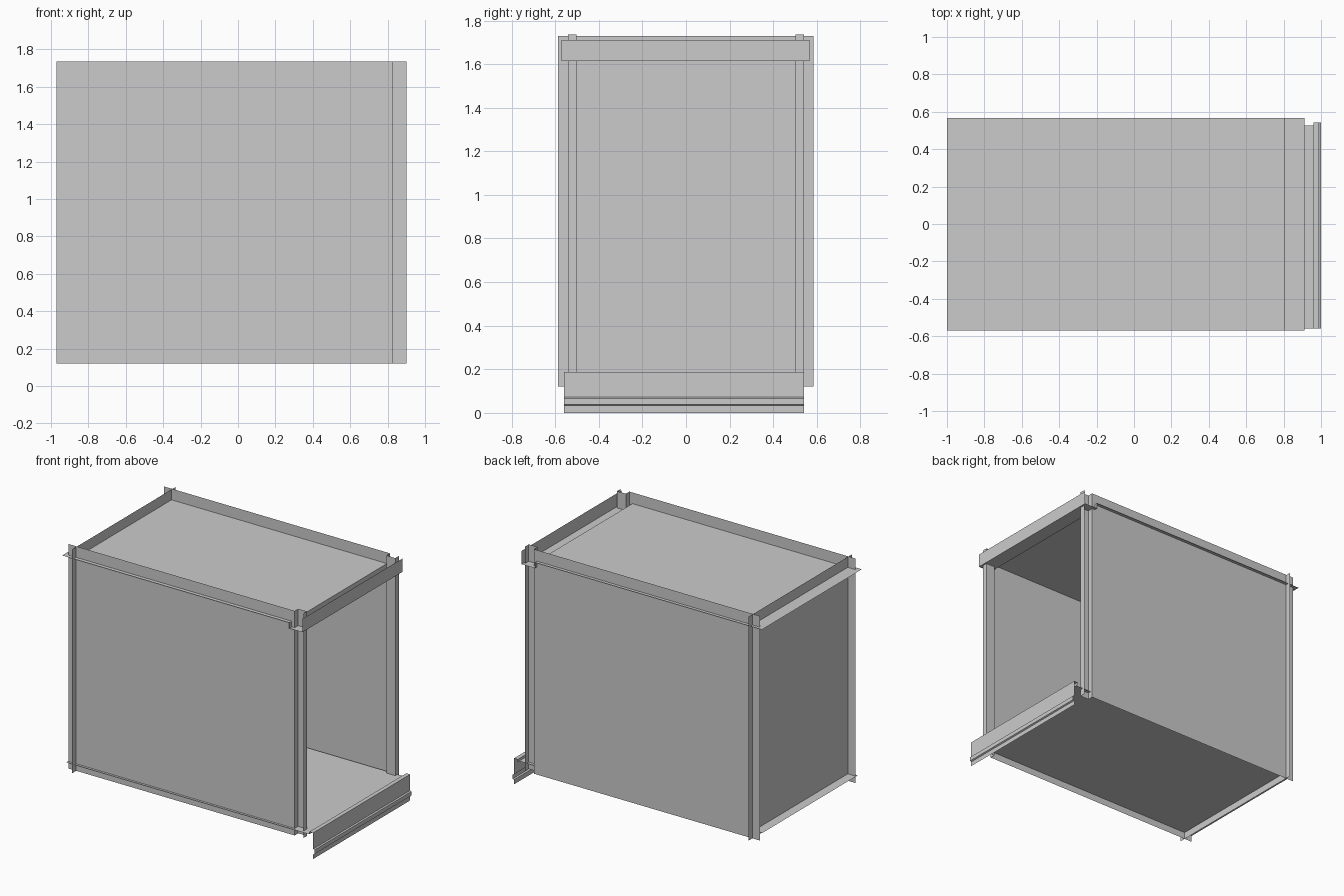
import bpy

if "Cube" in bpy.data.objects:
    bpy.data.objects.remove(bpy.data.objects["Cube"])


def sheet(name, profile, lo, hi, place):
    """Sweep an open 2D profile between lo and hi as a thin folded sheet."""
    n = len(profile)
    verts = [place(a, b, t) for t in (lo, hi) for a, b in profile]
    faces = [(i, i + 1, n + i + 1, n + i) for i in range(n - 1)]
    mesh = bpy.data.meshes.new(name)
    mesh.from_pydata(verts, [], faces)
    obj = bpy.data.objects.new(name, mesh)
    bpy.context.collection.objects.link(obj)
    return obj


def upright(x, y, z):
    return (x, y, z)


def across(x, z, y):
    return (x, y, z)


# Side walls, each ending in a vertical channel at the open end
for name, s in (("front_wall", -1), ("rear_wall", 1)):
    profile = [(-0.97, 0.542 * s), (0.83, 0.542 * s), (0.83, 0.502 * s),
               (0.90, 0.502 * s), (0.90, 0.542 * s)]
    sheet(name, profile, 0.12, 1.735, upright)

# Closed end wall, passing through the side walls
sheet("end_wall", [(-0.908, -0.588), (-0.908, 0.586)], 0.12, 1.73, upright)

# Top panel folded down into a header channel
sheet("top_panel", [(-1.0, 1.655), (0.806, 1.655), (0.806, 1.614),
                    (0.912, 1.614), (0.912, 1.71)], -0.57, 0.566, across)

# Floor panel reaching out to the sill
sheet("floor_panel", [(-0.975, 0.17), (0.96, 0.17)], -0.56, 0.526, across)

# Sill lip and skirt with a raised bead
sheet("sill_skirt", [(0.96, 0.17), (0.96, 0.188), (0.99, 0.188), (0.99, 0.072),
                     (1.0, 0.067), (1.0, 0.038), (0.99, 0.033), (0.99, 0.0)],
      -0.56, 0.542, across)
